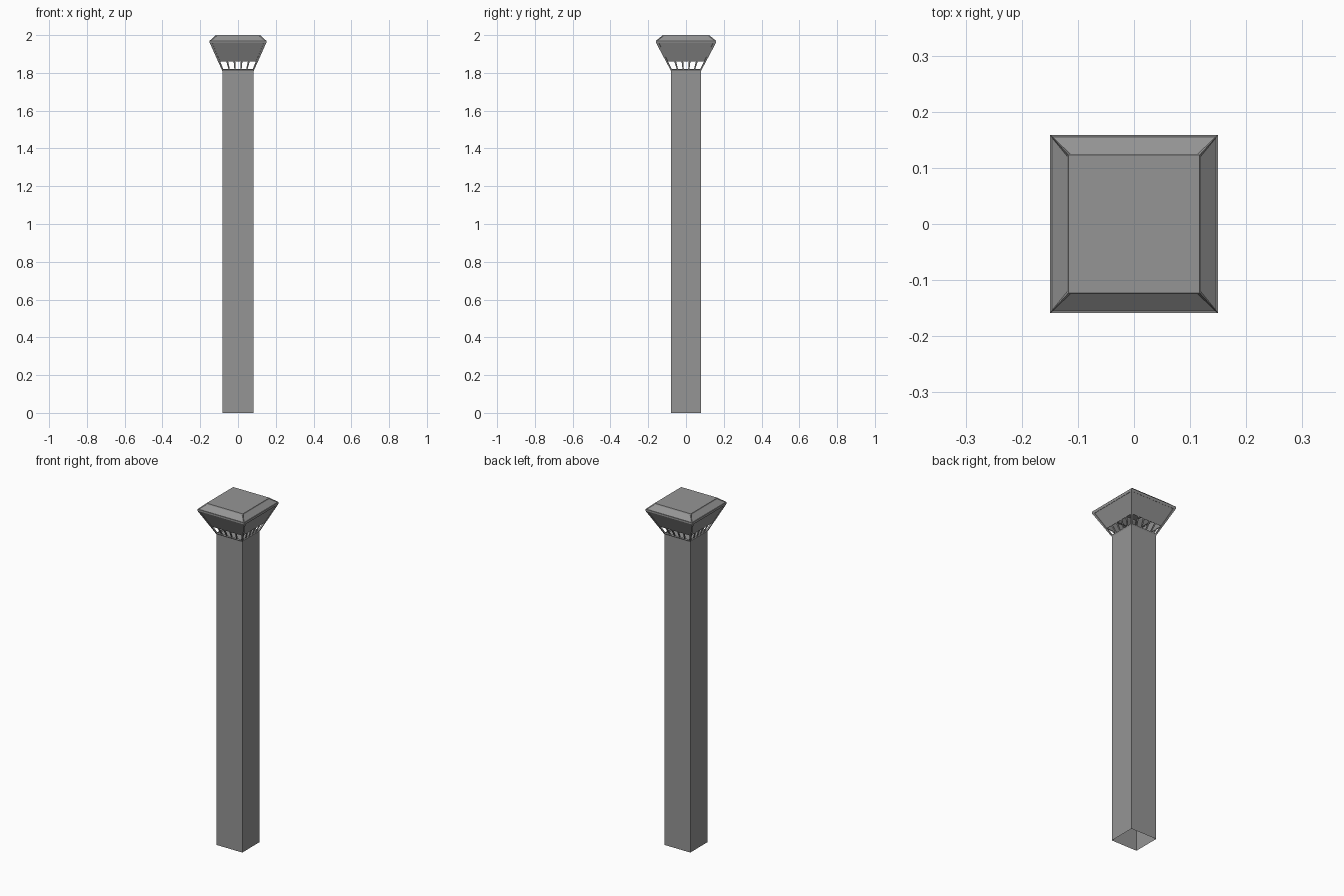
import bpy, bmesh
from mathutils import Vector

if "Cube" in bpy.data.objects:
    bpy.data.objects.remove(bpy.data.objects["Cube"])

grey = bpy.data.materials.new("mid_grey")
grey.diffuse_color = (0.30, 0.30, 0.30, 1)
grey.use_nodes = True
grey.node_tree.nodes["Principled BSDF"].inputs["Base Color"].default_value = grey.diffuse_color


def finish(bm, name, normals=True):
    if normals:
        bmesh.ops.recalc_face_normals(bm, faces=bm.faces)
    me = bpy.data.meshes.new(name)
    bm.to_mesh(me)
    bm.free()
    me.materials.append(grey)
    ob = bpy.data.objects.new(name, me)
    bpy.context.collection.objects.link(ob)
    return ob


def corners(hx, hy, z):
    return [Vector((sx * hx, sy * hy, z)) for sx, sy in ((-1, -1), (1, -1), (1, 1), (-1, 1))]


def skin(bm, low, high):
    return [bm.faces.new((low[i], low[(i + 1) % 4], high[(i + 1) % 4], high[i])) for i in range(4)]


# Hollow post, open underneath
bm = bmesh.new()
low = [bm.verts.new(c) for c in corners(0.083, 0.079, 0)]
high = [bm.verts.new(c) for c in corners(0.083, 0.079, 1.81)]
skin(bm, low, high)
bm.faces.new(high)
finish(bm, "post")

# Cap: vertical lip, bevelled shoulder with recessed panels, flat top
bm = bmesh.new()
rings = [[bm.verts.new(c) for c in corners(*r)]
         for r in ((0.15, 0.159, 1.96), (0.15, 0.159, 1.97), (0.117, 0.123, 2.0))]
skin(bm, rings[0], rings[1])
shoulder = skin(bm, rings[1], rings[2])
bm.faces.new(rings[2])
bm.normal_update()
bmesh.ops.inset_individual(bm, faces=shoulder, thickness=0.006, depth=-0.003)
finish(bm, "cap", False)

# Flared lantern sides: frame, panel and vent bars on each slope
base = corners(0.083, 0.079, 1.81)
rim = corners(0.15, 0.159, 1.96)


def slab(bm, side, u0, u1, v0, v1, recess, thick):
    a, b = base[side], base[(side + 1) % 4]
    d, c = rim[side], rim[(side + 1) % 4]
    n = (b - a).cross(d - a).normalized()

    def point(u, v, depth):
        return bm.verts.new(a.lerp(b, u).lerp(d.lerp(c, u), v) - n * depth)

    quads = [[point(u, v, dep) for u, v in ((u0, v0), (u1, v0), (u1, v1), (u0, v1))]
             for dep in (recess + thick, recess)]
    skin(bm, quads[0], quads[1])
    bm.faces.new(quads[0][::-1])
    bm.faces.new(quads[1])


frame, panels, bars = bmesh.new(), bmesh.new(), bmesh.new()
for s in range(4):
    slab(frame, s, 0, 0.045, 0, 1, 0, 0.008)
    slab(frame, s, 0.955, 1, 0, 1, 0, 0.008)
    slab(frame, s, 0.045, 0.955, 0, 0.05, 0, 0.008)
    slab(frame, s, 0.045, 0.955, 0.965, 1, 0, 0.008)
    slab(panels, s, 0.045, 0.955, 0.33, 0.965, 0.003, 0.004)
    for k in range(1, 5):
        u = 0.045 + 0.91 * k / 5
        slab(bars, s, u - 0.02, u + 0.02, 0.05, 0.33, 0.003, 0.005)
finish(frame, "lantern_frame")
finish(panels, "lantern_panels")
finish(bars, "vent_bars")
